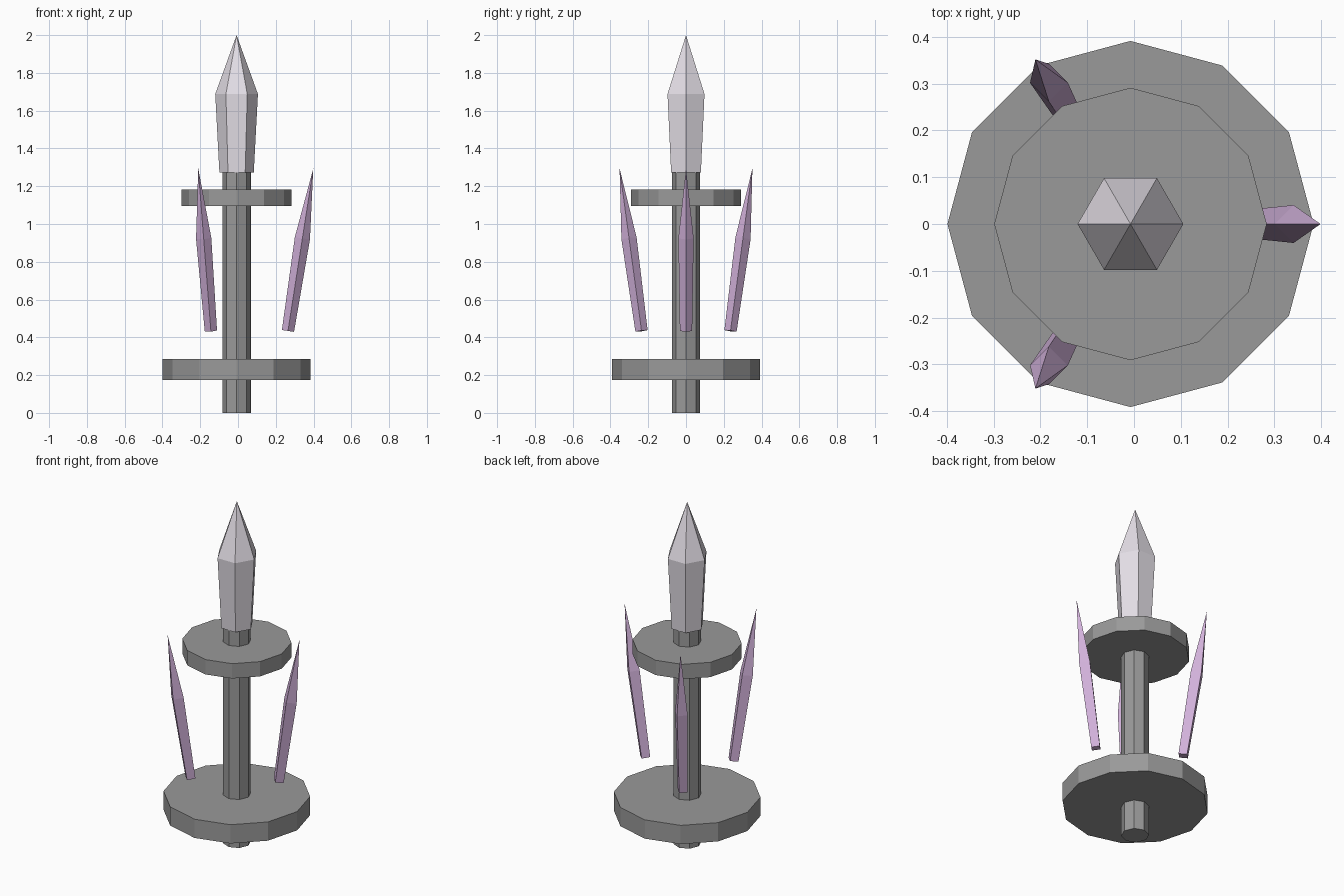
import bpy, bmesh
from math import sin, cos, pi
from mathutils import Vector

if "Cube" in bpy.data.objects:
    bpy.data.objects.remove(bpy.data.objects["Cube"])

AXIS_X = -0.0075  # the shaft sits slightly left so the whole model is centred


def material(name, rgb):
    m = bpy.data.materials.new(name)
    m.diffuse_color = (*rgb, 1.0)
    m.use_nodes = True
    m.node_tree.nodes["Principled BSDF"].inputs["Base Color"].default_value = m.diffuse_color
    return m


STONE = material("grey stone", (0.32, 0.32, 0.32))
PALE = material("pale crystal", (0.78, 0.74, 0.80))
PURPLE = material("purple crystal", (0.64, 0.44, 0.70))


def lathe(name, sides, profile, mat):
    """Flat-faced solid from (radius, height) rings; radius 0 makes a point."""
    bm = bmesh.new()
    rings = []
    for r, z in profile:
        if r == 0:
            rings.append([bm.verts.new((0, 0, z))] * sides)
        else:
            rings.append([bm.verts.new((r * cos(2 * pi * i / sides),
                                        r * sin(2 * pi * i / sides), z))
                          for i in range(sides)])
    for a, b in zip(rings, rings[1:]):
        for i in range(sides):
            j = (i + 1) % sides
            bm.faces.new(list(dict.fromkeys((a[i], a[j], b[j], b[i]))))
    bm.faces.new(rings[0][::-1])
    if profile[-1][0] > 0:
        bm.faces.new(rings[-1])
    bmesh.ops.recalc_face_normals(bm, faces=bm.faces)
    me = bpy.data.meshes.new(name)
    bm.to_mesh(me)
    bm.free()
    me.materials.append(mat)
    ob = bpy.data.objects.new(name, me)
    ob.location.x = AXIS_X
    bpy.context.collection.objects.link(ob)
    return ob


# Shaft and its two discs
lathe("shaft", 8, [(0.075, 0), (0.075, 1.275)], STONE)
lathe("lower_disc", 12, [(0.391, 0.174), (0.391, 0.284)], STONE)
lathe("upper_disc", 12, [(0.291, 1.095), (0.291, 1.182)], STONE)

# Main crystal on top
lathe("main_crystal", 6, [(0.091, 1.273), (0.113, 1.688), (0, 2.0)], PALE)

# Three floating shards leaning outwards
for k in range(3):
    a = 2 * pi * k / 3
    out = Vector((cos(a), sin(a), 0))
    base = out * 0.272 + Vector((0, 0, 0.434))
    tip = out * 0.406 + Vector((0, 0, 1.294))
    lean = tip - base
    length = lean.length
    shard = lathe(f"shard_{k + 1}", 4,
                  [(0.0325, 0), (0.0405, 0.57 * length), (0, length)], PURPLE)
    shard.rotation_mode = 'QUATERNION'
    shard.rotation_quaternion = Vector((0, 0, 1)).rotation_difference(lean)
    shard.location = base + Vector((AXIS_X, 0, 0))
